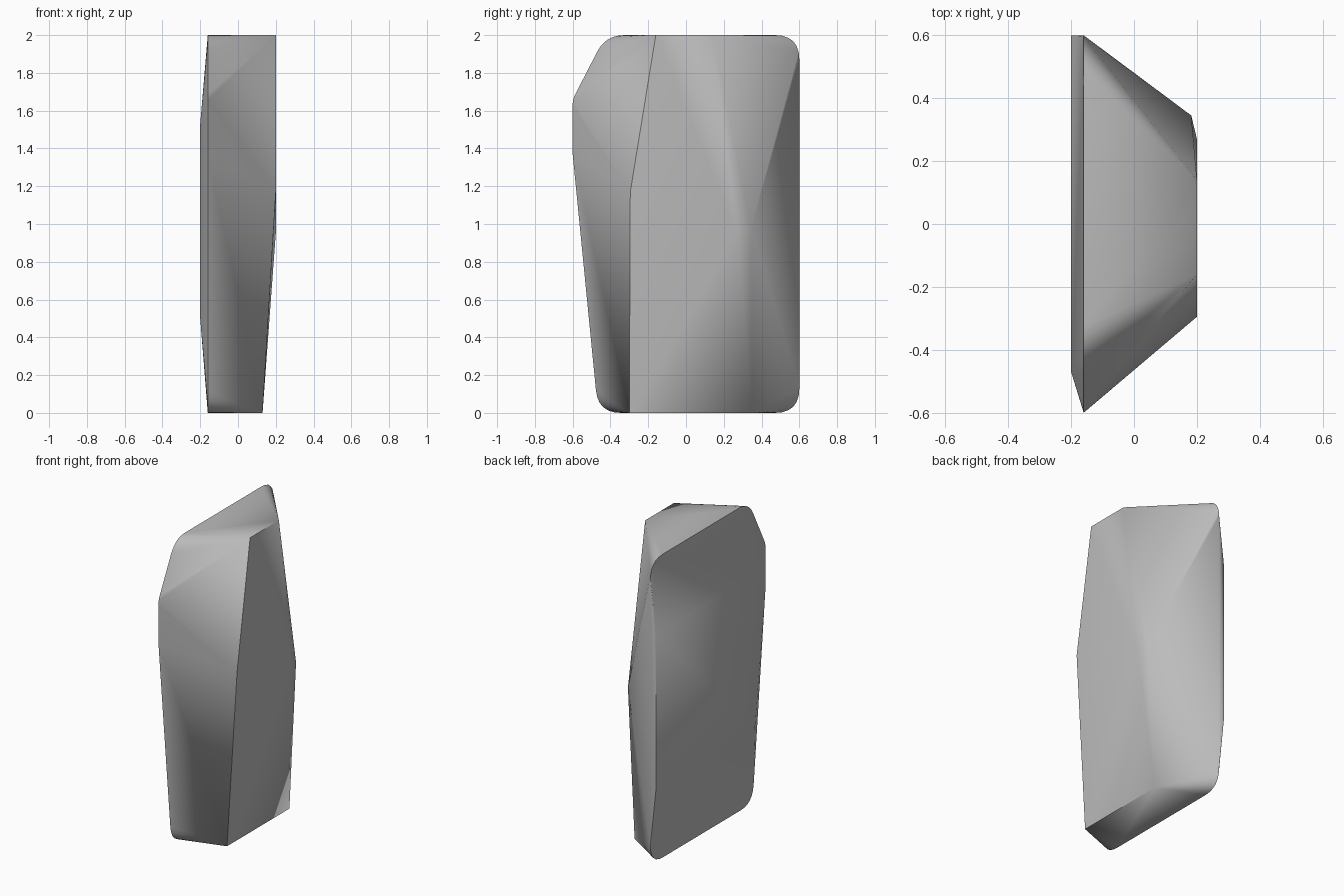
import bpy, bmesh, math
from mathutils import Vector

cube = bpy.data.objects.get("Cube")
if cube:
    bpy.data.objects.remove(cube, do_unlink=True)

stone = bpy.data.materials.new("stone_grey")
stone.use_nodes = True
stone.diffuse_color = (0.5, 0.5, 0.5, 1)
bsdf = stone.node_tree.nodes["Principled BSDF"]
bsdf.inputs["Base Color"].default_value = (0.5, 0.5, 0.5, 1)
bsdf.inputs["Roughness"].default_value = 0.8


def rounded(corners, steps=6):
    """Round each (y, z, radius) corner of a closed outline."""
    result = []
    for i, (y, z, size) in enumerate(corners):
        here = Vector((y, z))
        if size == 0:
            result.append(here)
            continue
        before = Vector(corners[i - 1][:2])
        after = Vector(corners[(i + 1) % len(corners)][:2])
        a = here + (before - here).normalized() * size
        b = here + (after - here).normalized() * size
        for s in range(steps + 1):
            t = s / steps
            result.append(a * (1 - t) ** 2 + here * 2 * t * (1 - t) + b * t * t)
    return result


# Broad rim of the slab, as y, z, rounding
rim = rounded([(-0.465, 0, 0.12), (0.6, 0, 0.13), (0.6, 2, 0.13),
               (-0.425, 2, 0.1), (-0.6, 1.66, 0.03), (-0.6, 1.37, 0)])
points = [(-0.16, p.x, p.y) for p in rim]

# Flat base side, slightly proud of the rim
points += [(-0.2, 0.6, 0.5), (-0.2, 0.6, 1.53),
           (-0.2, -0.47, 1.53), (-0.2, -0.43, 0.5)]

# Chipped ridge side
points += [(0.2, -0.16, 2), (0.2, 0.14, 2), (0.2, -0.295, 1.17),
           (0.2, 0.27, 0.95), (0.182, 0.345, 0.98),
           (0.13, -0.3, 0), (0.13, 0.35, 0)]

# Wrap the points into a faceted rock
bm = bmesh.new()
for p in points:
    bm.verts.new(p)
bmesh.ops.convex_hull(bm, input=bm.verts[:])
bmesh.ops.delete(bm, geom=[v for v in bm.verts if not v.link_faces], context='VERTS')
bmesh.ops.dissolve_limit(bm, angle_limit=math.radians(0.5),
                         verts=bm.verts[:], edges=bm.edges[:])
bmesh.ops.recalc_face_normals(bm, faces=bm.faces[:])
mesh = bpy.data.meshes.new("rock_slab")
bm.to_mesh(mesh)
bm.free()
mesh.materials.append(stone)

rock = bpy.data.objects.new("rock_slab", mesh)
bpy.context.collection.objects.link(rock)
bpy.ops.object.select_all(action='DESELECT')
rock.select_set(True)
bpy.context.view_layer.objects.active = rock
bpy.ops.object.shade_smooth_by_angle(angle=math.radians(40))
